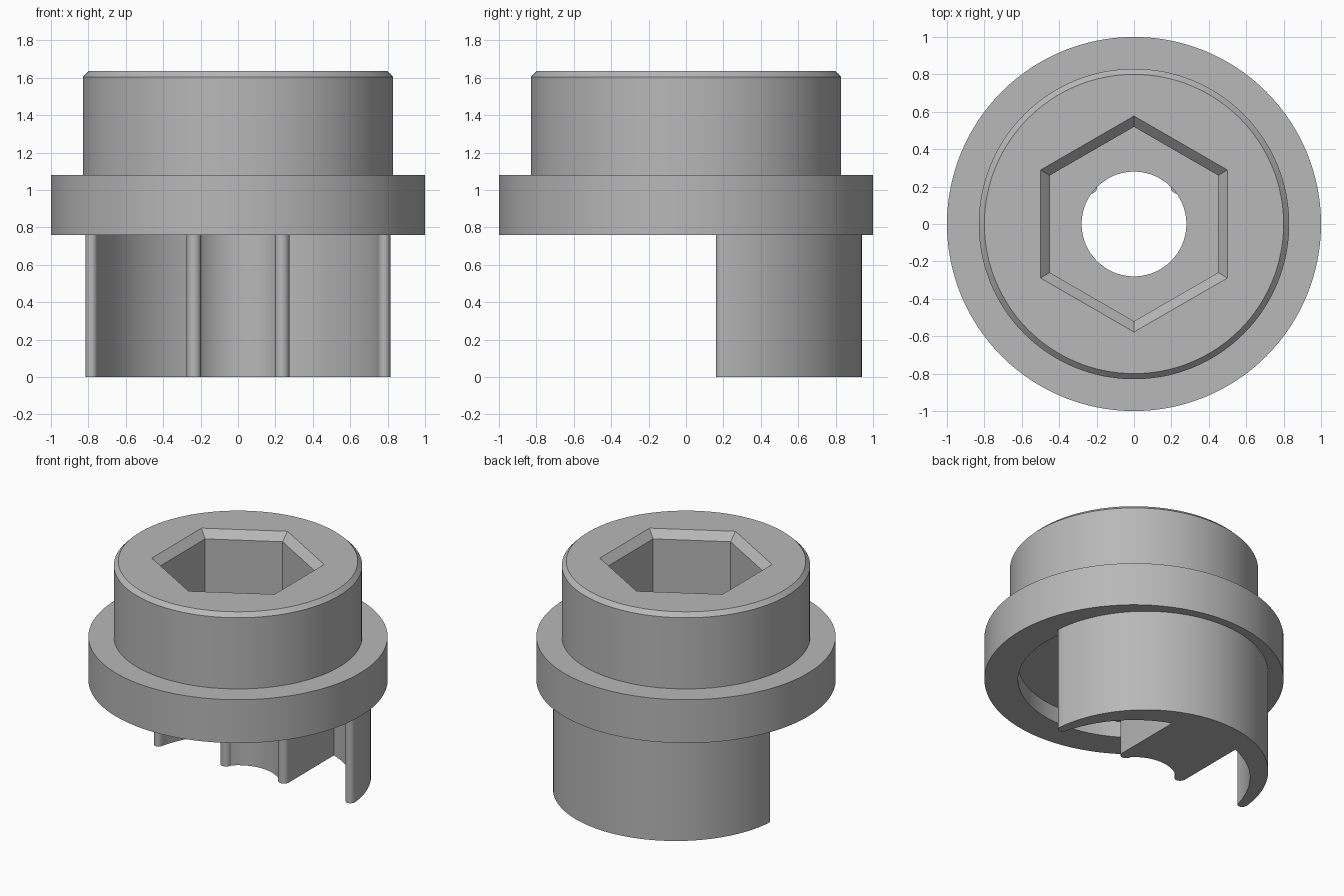
import bpy, bmesh
from math import sin, cos, pi, sqrt, acos, asin, radians

cube = bpy.data.objects.get("Cube")
if cube:
    bpy.data.objects.remove(cube, do_unlink=True)

# Single flat grey
grey = bpy.data.materials.new("plain grey")
grey.use_nodes = True
tone = (0.48, 0.48, 0.48, 1)
grey.diffuse_color = tone
grey.node_tree.nodes["Principled BSDF"].inputs["Base Color"].default_value = tone

HOLE, RECESS = 0.28, 0.775
RIM_Z, RECESS_Z, FLANGE_TOP, TOP = 0.76, 0.88, 1.08, 1.635


def finish(name, bm):
    bmesh.ops.recalc_face_normals(bm, faces=bm.faces[:])
    mesh = bpy.data.meshes.new(name)
    bm.to_mesh(mesh)
    bm.free()
    mesh.materials.append(grey)
    obj = bpy.data.objects.new(name, mesh)
    bpy.context.collection.objects.link(obj)
    return obj


def select(obj):
    bpy.ops.object.select_all(action='DESELECT')
    obj.select_set(True)
    bpy.context.view_layer.objects.active = obj


def rings(bm, profile, sides, start=0.0, closed=False):
    """Stack of regular polygons (radius, z), joined by side faces."""
    loops = [[bm.verts.new((r * cos(start + 2 * pi * i / sides),
                            r * sin(start + 2 * pi * i / sides), z))
              for i in range(sides)] for r, z in profile]
    pairs = list(zip(loops, loops[1:]))
    if closed:
        pairs.append((loops[-1], loops[0]))
    else:
        bm.faces.new(loops[0])
        bm.faces.new(loops[-1])
    for a, b in pairs:
        for i in range(sides):
            j = (i + 1) % sides
            bm.faces.new((a[i], a[j], b[j], b[i]))


def arc(radius, a0, a1, steps, cy=0.0):
    return [(radius * cos(a0 + (a1 - a0) * i / steps),
             cy + radius * sin(a0 + (a1 - a0) * i / steps))
            for i in range(steps + 1)]


def round_tip(x0, x1, y, drop, steps=8):
    """Rounded end between two points at the same y, bulging forward."""
    mid, half = (x0 + x1) / 2, (x1 - x0) / 2
    return [(mid - half * cos(pi * i / steps), y - drop * sin(pi * i / steps))
            for i in range(1, steps)]


# Turned body: flange, chamfered upper collar, bore and underside recess
bm = bmesh.new()
rings(bm, [(HOLE, RECESS_Z), (RECESS, RECESS_Z), (RECESS, RIM_Z), (1, RIM_Z),
           (1, FLANGE_TOP), (0.83, FLANGE_TOP), (0.83, TOP - 0.03),
           (0.8, TOP), (HOLE, TOP)], 128, closed=True)
body = finish("flanged_body", bm)

# Hexagonal socket with a flared mouth, cut from the top
bm = bmesh.new()
to_corner = 1 / cos(pi / 6)
rings(bm, [(0.45 * to_corner, 1.03), (0.45 * to_corner, TOP - 0.055),
           (0.55 * to_corner, TOP + 0.055)], 6, start=pi / 6)
cutter = finish("socket_cutter", bm)
cutter.hide_render = True
cut = body.modifiers.new("socket", 'BOOLEAN')
cut.operation = 'DIFFERENCE'
cut.solver = 'EXACT'
cut.object = cutter
select(body)
bpy.ops.object.modifier_apply(modifier=cut.name)
bpy.data.objects.remove(cutter, do_unlink=True)

# Crescent skirt with a central post: half outline, mirrored across x
TIP_Y, POST_X, OUT_R, OUT_CY = 0.2, 0.275, 0.82, 0.12
half = arc(HOLE, pi / 2, asin(TIP_Y / HOLE), 14)
half += round_tip(half[-1][0], POST_X, TIP_Y, 0.04)
half += [(POST_X, TIP_Y)]
half += arc(RECESS, acos(POST_X / RECESS), asin(TIP_Y / RECESS), 24)
outer = arc(OUT_R, asin((TIP_Y - OUT_CY) / OUT_R), pi / 2, 36, OUT_CY)
half += round_tip(half[-1][0], outer[0][0], TIP_Y, 0.04)
half += outer
outline = half + [(-x, y) for x, y in half[-2:0:-1]]

bm = bmesh.new()
base = bm.faces.new([bm.verts.new((x, y, 0)) for x, y in outline])
extruded = bmesh.ops.extrude_face_region(bm, geom=[base], use_keep_orig=True)
top_verts = [g for g in extruded["geom"] if isinstance(g, bmesh.types.BMVert)]
bmesh.ops.translate(bm, verts=top_verts, vec=(0, 0, RECESS_Z + 0.005))
skirt = finish("crescent_skirt", bm)

for obj in (body, skirt):
    select(obj)
    bpy.ops.object.shade_smooth_by_angle(angle=radians(28))
